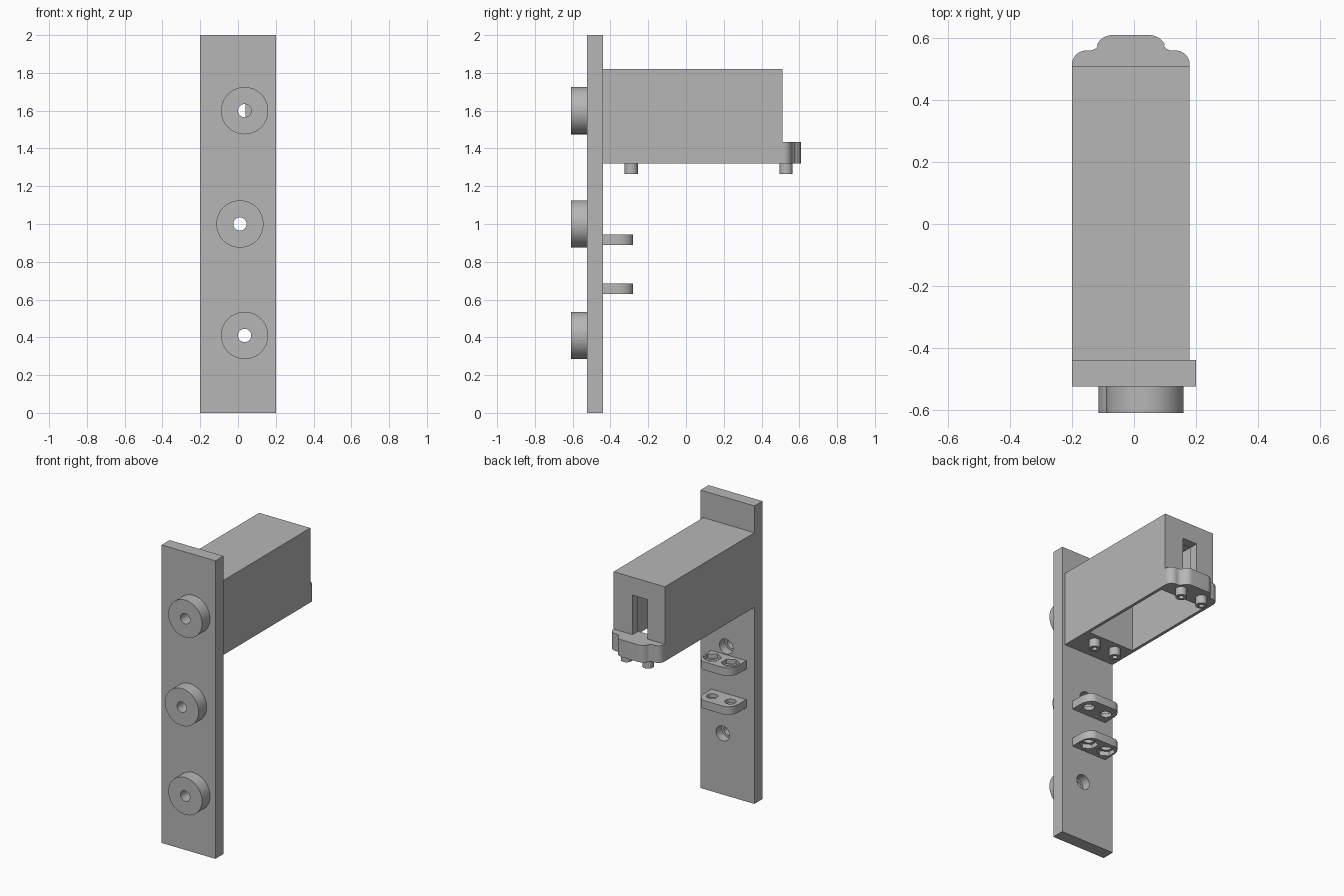
import bpy
import bmesh
import math
from mathutils import Matrix, Vector

old = bpy.data.objects.get("Cube")
if old:
    bpy.data.objects.remove(old, do_unlink=True)

GREY = (0.47, 0.47, 0.47, 1)
grey = bpy.data.materials.new("plain grey")
grey.use_nodes = True
grey.diffuse_color = GREY
grey.node_tree.nodes["Principled BSDF"].inputs["Base Color"].default_value = GREY

MID = -0.01            # centre line of the housing and its fittings
PLATE_BACK = -0.44
BOLTS = [(0.035, 1.6), (0.01, 1.0), (0.035, 0.41)]
SCREW_X = [MID - 0.08, MID + 0.08]


def make(name, bm):
    bmesh.ops.recalc_face_normals(bm, faces=bm.faces)
    mesh = bpy.data.meshes.new(name)
    bm.to_mesh(mesh)
    bm.free()
    mesh.materials.append(grey)
    obj = bpy.data.objects.new(name, mesh)
    bpy.context.collection.objects.link(obj)
    return obj


def box(name, low, high):
    low, high = Vector(low), Vector(high)
    bm = bmesh.new()
    bmesh.ops.create_cube(bm, size=1)
    bmesh.ops.scale(bm, vec=high - low, verts=bm.verts)
    bmesh.ops.translate(bm, vec=(low + high) / 2, verts=bm.verts)
    return make(name, bm)


def rod(name, start, end, radius, sides=48):
    """Cylinder or prism between two points."""
    start, end = Vector(start), Vector(end)
    axis = end - start
    turn = axis.to_track_quat('Z', 'Y').to_matrix().to_4x4()
    bm = bmesh.new()
    bmesh.ops.create_cone(bm, cap_ends=True, segments=sides, radius1=radius,
                          radius2=radius, depth=axis.length,
                          matrix=Matrix.Translation((start + end) / 2) @ turn)
    return make(name, bm)


def slab(name, half, low, high):
    """Extrude a half outline, mirrored about the centre line, from low to high."""
    outline = [(MID + x, y) for x, y in half]
    outline += [(MID - x, y) for x, y in reversed(half)]
    bm = bmesh.new()
    face = bm.faces.new([bm.verts.new((x, y, low)) for x, y in outline])
    new = bmesh.ops.extrude_face_region(bm, geom=[face])["geom"]
    bmesh.ops.translate(bm, vec=(0, 0, high - low),
                        verts=[v for v in new if isinstance(v, bmesh.types.BMVert)])
    return make(name, bm)


def arc(cx, cy, rx, ry, start, end, steps=10):
    angles = [math.radians(start + (end - start) * i / steps) for i in range(steps + 1)]
    return [(cx + rx * math.cos(a), cy + ry * math.sin(a)) for a in angles]


def cut(obj, cutters):
    bpy.context.view_layer.objects.active = obj
    for cutter in cutters:
        mod = obj.modifiers.new("cut", 'BOOLEAN')
        mod.operation = 'DIFFERENCE'
        mod.solver = 'EXACT'
        mod.object = cutter
        bpy.ops.object.modifier_apply(modifier=mod.name)
        bpy.data.objects.remove(cutter, do_unlink=True)


def bolt_cutters(x, z):
    """Through hole with a wider pocket entered from the rear."""
    return [rod("hole_cutter", (x, -0.7, z), (x, -0.1, z), 0.035),
            rod("pocket_cutter", (x, -0.5, z), (x, -0.1, z), 0.05)]


parts = []

# Mounting plate and its three round bosses
plate = box("mounting_plate", (-0.2, -0.525, 0), (0.2, PLATE_BACK, 2))
parts.append(plate)
for i, (x, z) in enumerate(BOLTS):
    cut(plate, bolt_cutters(x, z))
    boss = rod(f"boss_{i + 1}", (x, -0.61, z), (x, -0.525, z), 0.125, 64)
    cut(boss, [rod("hole_cutter", (x, -0.7, z), (x, -0.4, z), 0.035)])
    parts.append(boss)

# Hollow housing, open below, with a slot in its rear wall
housing = box("housing", (-0.2, PLATE_BACK, 1.32), (0.18, 0.51, 1.82))
cut(housing, [box("cavity_cutter", (-0.18, -0.23, 1.2), (0.16, 0.45, 1.8)),
              box("slot_cutter", (-0.07, 0.4, 1.435), (0.04, 0.6, 1.7))]
    + bolt_cutters(*BOLTS[0]))
parts.append(housing)

# Wavy lip along the rear bottom edge
lip_half = [(0.19, 0.51)] + arc(0.145, 0.515, 0.045, 0.045, 0, 90)
lip_half += arc(0.135, 0.595, 0.035, 0.035, 270, 215, 6)
lip_half += arc(0.06, 0.555, 0.055, 0.055, 25, 90)
parts.append(slab("rear_lip", lip_half, 1.32, 1.435))

# Hollow screw posts below the housing
for place, y in (("front", -0.29), ("rear", 0.53)):
    for side, x in zip(("right", "left"), SCREW_X):
        post = rod(f"{place}_{side}_post", (x, y, 1.265), (x, y, 1.32), 0.035, 32)
        cut(post, [rod("bore_cutter", (x, y, 1.2), (x, y, 1.31), 0.016, 24)])
        parts.append(post)

# Two rounded tabs with holes and hexagonal nut pockets on their outer faces
tab_half = [(0.13, PLATE_BACK), (0.13, -0.37)] + arc(0.07, -0.36, 0.06, 0.08, 0, 90)
for name, low, high, pocket in (("lower_tab", 0.63, 0.685, (0.6, 0.66)),
                                ("upper_tab", 0.89, 0.945, (0.915, 1.0))):
    tab = slab(name, tab_half, low, high)
    for x in (MID - 0.068, MID + 0.068):
        y = -0.36
        cut(tab, [rod("hole_cutter", (x, y, low - 0.1), (x, y, high + 0.1), 0.035),
                  rod("nut_cutter", (x, y, pocket[0]), (x, y, pocket[1]), 0.058, 6)])
    parts.append(tab)

# Smooth the round surfaces, keep the edges sharp
bpy.ops.object.select_all(action='DESELECT')
for part in parts:
    part.select_set(True)
bpy.context.view_layer.objects.active = plate
bpy.ops.object.shade_smooth_by_angle(angle=math.radians(30))
